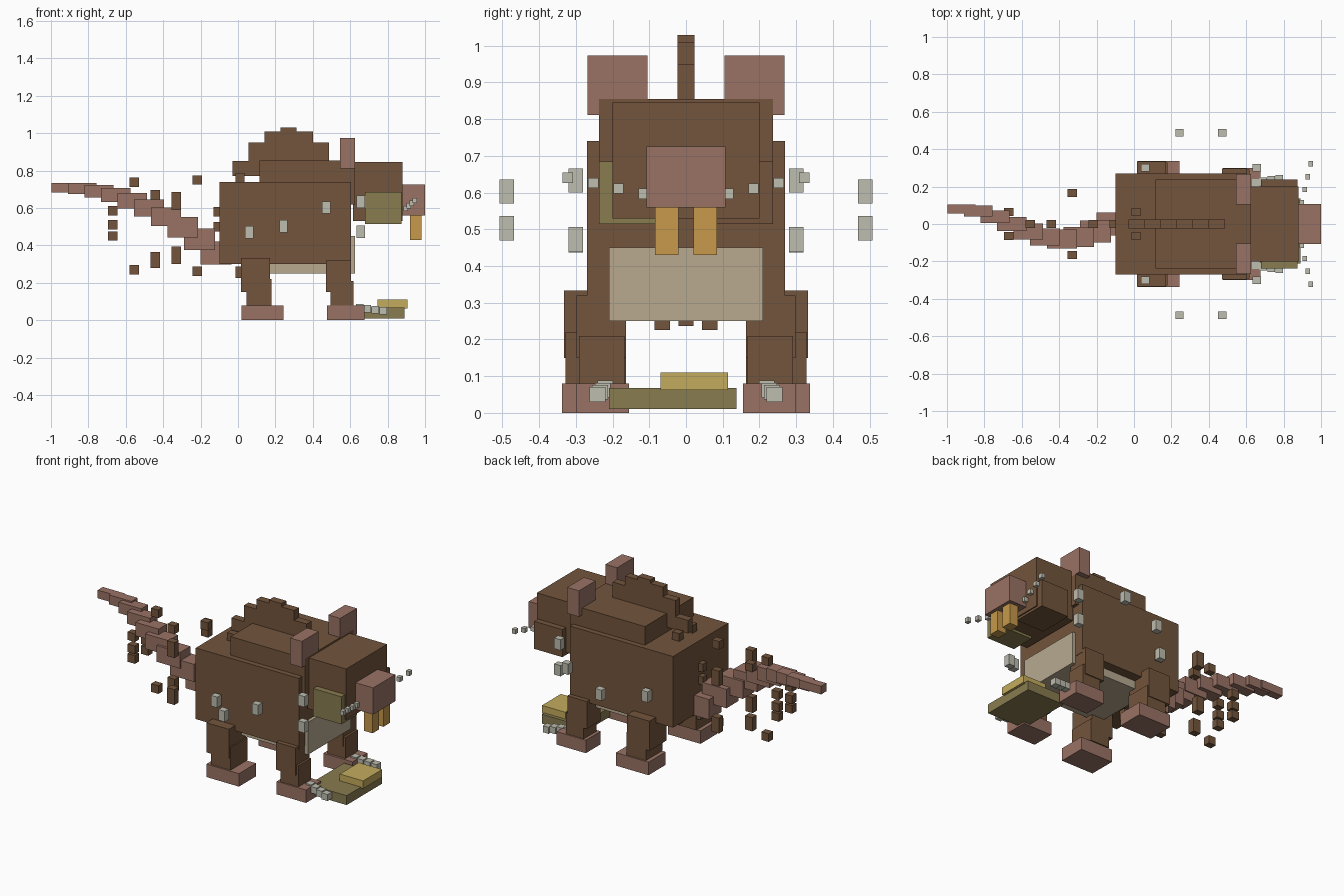
import bpy
from math import sin, pi
from mathutils import Vector

if "Cube" in bpy.data.objects:
    bpy.data.objects.remove(bpy.data.objects["Cube"], do_unlink=True)


def material(name, red, green, blue):
    colour = (red, green, blue, 1)
    mat = bpy.data.materials.new(name)
    mat.use_nodes = True
    mat.diffuse_color = colour
    shader = next(node for node in mat.node_tree.nodes if node.type == 'BSDF_PRINCIPLED')
    shader.inputs["Base Color"].default_value = colour
    return mat


fur = material("brown fur", .17, .09, .045)
skin = material("pink skin", .32, .17, .13)
amber = material("tooth amber", .57, .32, .07)
cream = material("pale belly", .48, .4, .28)
bone = material("pale claw", .52, .51, .43)
olive = material("olive", .25, .2, .08)
yellow = material("cheese yellow", .55, .41, .11)


def block(name, mat, centre, size):
    """Flat-faced block about a centre."""
    bpy.ops.mesh.primitive_cube_add(size=1, location=centre)
    obj = bpy.context.object
    obj.name = name
    for vertex in obj.data.vertices:
        vertex.co *= Vector(size)
    obj.data.materials.append(mat)


def box(name, mat, x, y, z):
    """Block spanning a low and high value on each axis."""
    low, high = (Vector(corner) for corner in zip(x, y, z))
    block(name, mat, (low + high) / 2, high - low)


def wide_box(name, mat, x, half_width, z):
    """Block centred across the model."""
    box(name, mat, x, (-half_width, half_width), z)


def pair(name, mat, x, y, z):
    """Matching boxes on the left and right."""
    inner, outer = y
    box("left_" + name, mat, x, (inner, outer), z)
    box("right_" + name, mat, x, (-outer, -inner), z)


def vector_multiply(vector, factors):
    return Vector(a * b for a, b in zip(vector, factors))


def block_pair(name, mat, centre, size):
    """Matching blocks on the left and right."""
    for prefix, side in (("left_", 1), ("right_", -1)):
        block(prefix + name, mat, vector_multiply(centre, (1, side, 1)), size)


# Torso
wide_box("body", fur, (-.1, .605), .27, (.3, .74))
wide_box("shoulder_hump", fur, (.115, .625), .237, (.62, .855))
wide_box("belly", cream, (.08, .625), .21, (.25, .45))

# Stepped ridge along the spine, highest at the fourth step
ridge_step = .086
for step in range(6):
    start = step * ridge_step - .03
    top = 1.03 - .02 * (step - 3) ** 2
    wide_box("spine_ridge", fur, (start, start + ridge_step), .023, (.77, top))

# Head
wide_box("head", fur, (.615, .88), .2, (.53, .845))
box("left_cheek", fur, (.68, .873), (.02, .237), (.515, .685))
box("right_cheek", olive, (.68, .873), (-.237, -.085), (.515, .685))
wide_box("snout", skin, (.88, 1), .108, (.56, .725))
pair("tooth", amber, (.92, .98), (.02, .085), (.43, .56))
pair("ear", skin, (.545, .625), (.105, .268), (.812, .973))

# Legs and feet
pair("hind_thigh", fur, (.017, .17), (.165, .333), (.15, .333))
pair("hind_shin", fur, (.045, .178), (.163, .328), (.08, .22))
pair("hind_foot", skin, (.02, .243), (.17, .338), (0, .08))
pair("front_thigh", fur, (.47, .603), (.163, .298), (.15, .32))
pair("front_shin", fur, (.495, .617), (.168, .292), (.08, .21))
pair("front_foot", skin, (.475, .675), (.155, .3), (0, .08))

# Claws fanning forward from the front paws, and whiskers fanning from the snout
claw_start, claw_step = Vector((.65, .22, .068)), Vector((.042, .007, -.006))
whisker_start, whisker_step = Vector((.896, .115, .597)), Vector((.016, .069, .0145))
for step in range(4):
    block_pair("claw", bone, claw_start + claw_step * step, (.04, .043, .04))
    block_pair("whisker", bone, whisker_start + whisker_step * step, (.024, .028, .028))

# Pale tufts beside the body
side_tufts = ((.06, .3, .47), (.243, .488, .503), (.472, .488, .603),
              (.656, .3, .633), (.656, .3, .473))
for centre in side_tufts:
    block_pair("side_tuft", bone, centre, (.044, .04, .066))

# Small fur tufts above and below the rump
for height in (.757, .257):
    block_pair("rump_tuft", fur, (.01, .065, height), (.048, .042, .062))

# Tail of overlapping segments that taper, rise and sway
last_segment = 9
for segment in range(last_segment + 1):
    sway = -.08 * sin(segment * pi / 6)
    height = .708 - .0043 * (last_segment - segment) ** 2
    width = .125 - .0083 * segment
    length = .167 - .0018 * segment
    block("tail_segment", skin, (-.117 - .0895 * segment, sway, height), (length, width, width))

# Fur tufts floating around the tail
tuft_size = (.05, .042, .05)
centre_tufts = ((-.105, (.5, .58)), (-.217, (.75, .262)),
                (-.443, (.67, .305, .34)), (-.555, (.738, .27)))
for along, heights in centre_tufts:
    for height in heights:
        block("tail_tuft", fur, (along, 0, height), tuft_size)
for height in (.325, .37, .615, .66):
    block_pair("tail_tuft", fur, (-.33, .165, height), tuft_size)
for height in (.45, .51, .585):
    block_pair("tail_tuft", fur, (-.67, .065, height), tuft_size)

# Food on the ground
box("cracker", olive, (.63, .89), (-.21, .137), (.01, .068))
box("cheese", yellow, (.745, .905), (-.07, .115), (.062, .11))
